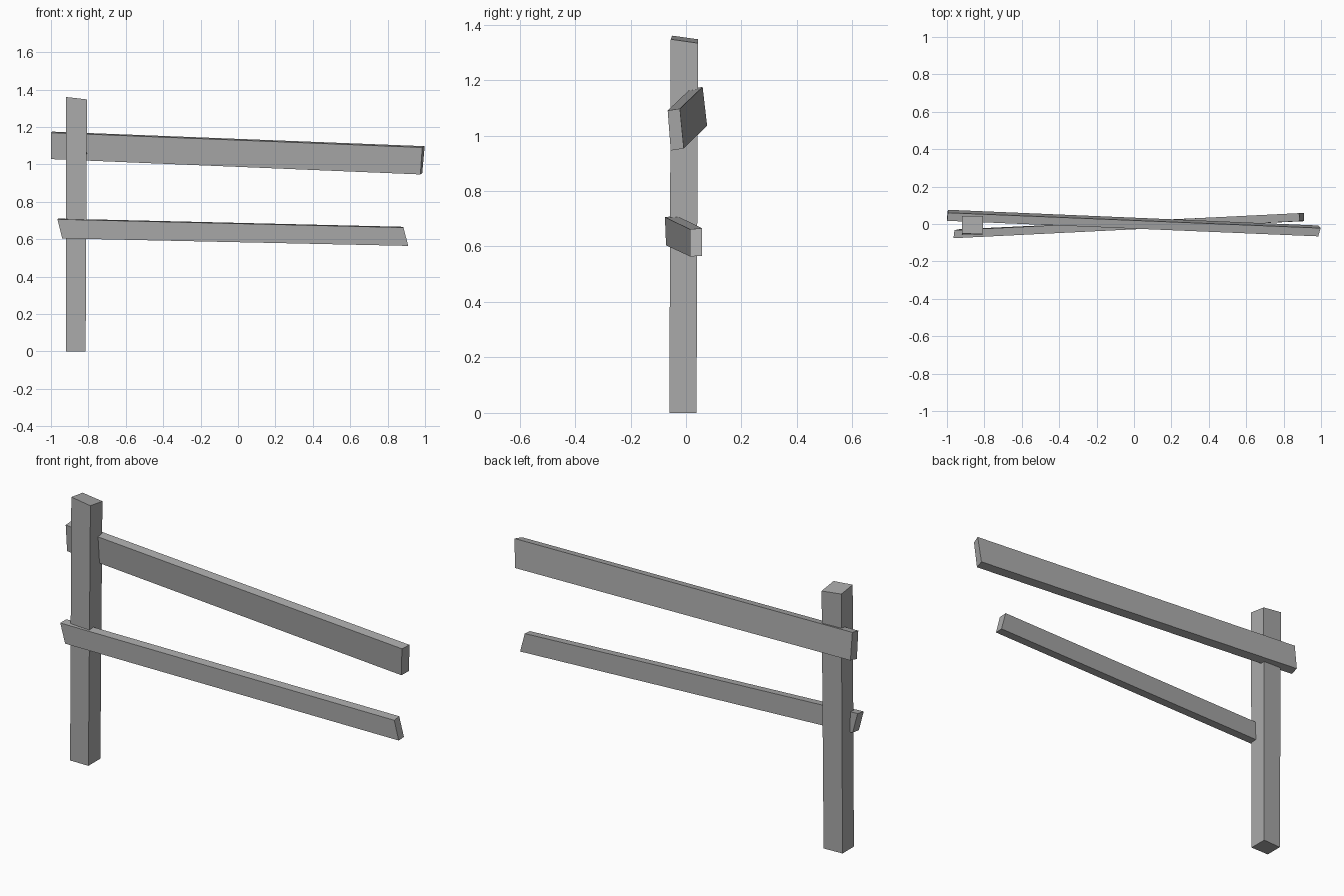
import bpy
import bmesh

cube = bpy.data.objects.get("Cube")
if cube:
    bpy.data.objects.remove(cube, do_unlink=True)

# Weathered grey timber
timber = bpy.data.materials.new("grey timber")
timber.use_nodes = True
GREY = (0.4, 0.4, 0.4, 1)
timber.diffuse_color = GREY
timber.node_tree.nodes["Principled BSDF"].inputs["Base Color"].default_value = GREY


def beam(name, start, end):
    """Skewed timber between two four-cornered ends, listed in matching order."""
    bm = bmesh.new()
    a = [bm.verts.new(p) for p in start]
    b = [bm.verts.new(p) for p in end]
    bm.faces.new(a)
    bm.faces.new(b[::-1])
    for i in range(4):
        j = (i + 1) % 4
        bm.faces.new((a[i], b[i], b[j], a[j]))
    bmesh.ops.recalc_face_normals(bm, faces=bm.faces)
    mesh = bpy.data.meshes.new(name)
    bm.to_mesh(mesh)
    bm.free()
    mesh.materials.append(timber)
    obj = bpy.data.objects.new(name, mesh)
    bpy.context.collection.objects.link(obj)
    return obj


# Upright post with a slanted top
beam("post",
     [(-0.92, -0.06, 0), (-0.815, -0.06, 0), (-0.815, 0.038, 0), (-0.92, 0.033, 0)],
     [(-0.92, -0.05, 1.36), (-0.807, -0.055, 1.347),
      (-0.807, 0.043, 1.333), (-0.92, 0.043, 1.347)])

# Upper rail, behind the post: corners run front top, back top, back bottom, front bottom
beam("upper_rail",
     [(-0.999, 0.017, 1.169), (-0.995, 0.06, 1.175),
      (-0.995, 0.076, 1.036), (-1.0, 0.03, 1.028)],
     [(0.985, -0.066, 1.09), (0.998, -0.022, 1.097),
      (0.985, -0.008, 0.953), (0.975, -0.055, 0.946)])

# Lower rail, in front of the post, with slanted ends
beam("lower_rail",
     [(-0.965, -0.076, 0.706), (-0.96, -0.033, 0.71),
      (-0.935, -0.028, 0.606), (-0.94, -0.072, 0.604)],
     [(0.885, 0.015, 0.662), (0.883, 0.058, 0.666),
      (0.91, 0.058, 0.566), (0.91, 0.015, 0.564)])
